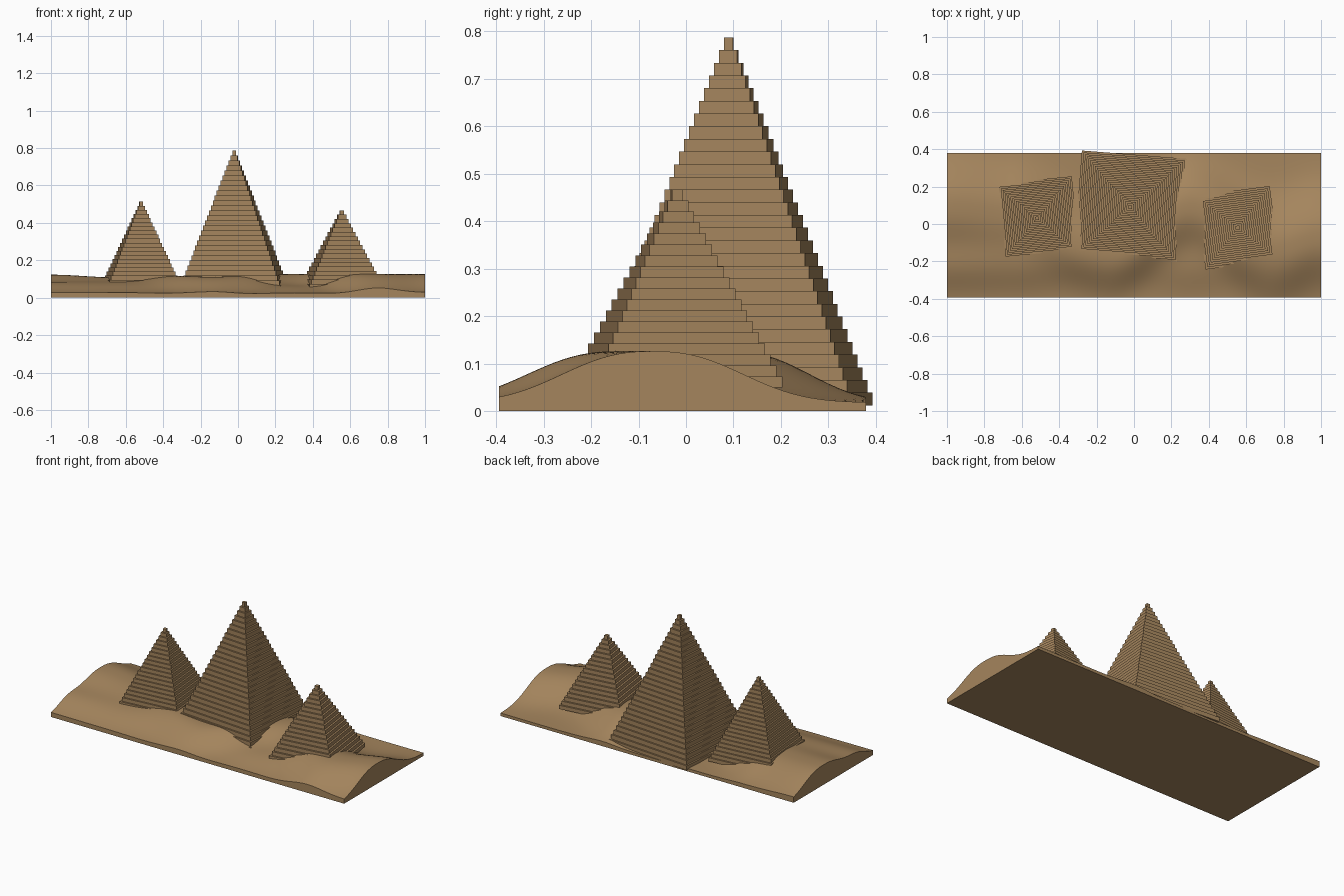
import bpy, bmesh, math
from mathutils import Matrix

cube = bpy.data.objects.get("Cube")
if cube:
    bpy.data.objects.remove(cube, do_unlink=True)

sand = bpy.data.materials.new("sandstone")
sand.use_nodes = True
colour = (0.375, 0.235, 0.11, 1)
sand.diffuse_color = colour
bsdf = sand.node_tree.nodes["Principled BSDF"]
bsdf.inputs["Base Color"].default_value = colour
bsdf.inputs["Roughness"].default_value = 0.9


def add_object(name, bm):
    bmesh.ops.recalc_face_normals(bm, faces=bm.faces)
    mesh = bpy.data.meshes.new(name)
    bm.to_mesh(mesh)
    bm.free()
    mesh.materials.append(sand)
    obj = bpy.data.objects.new(name, mesh)
    bpy.context.collection.objects.link(obj)
    return obj


# Dune stations along x: x, crest y, crest height, crest width, front terrace height
STATIONS = [
    (-1.00, 0.09, 0.105, 0.23, 0.050),
    (-0.65, 0.06, 0.090, 0.22, 0.045),
    (-0.13, -0.15, 0.093, 0.19, 0.0),
    (0.30, 0.09, 0.108, 0.21, 0.035),
    (0.75, -0.14, 0.108, 0.24, 0.0),
    (1.00, -0.07, 0.108, 0.235, 0.0),
]


def dune_height(x, y):
    for a, b in zip(STATIONS, STATIONS[1:]):
        if x <= b[0] + 1e-4:
            break
    t = min(1, max(0, (x - a[0]) / (b[0] - a[0])))
    t = t * t * (3 - 2 * t)
    crest, height, width, terrace = (p + (q - p) * t for p, q in zip(a[1:], b[1:]))
    ridge = height * math.exp(-abs((y - crest) / width) ** 2.5)
    shelf = terrace * math.exp(-((y + 0.23) / 0.13) ** 2)
    return 0.018 + ridge + shelf


# Sand base: wavy top, straight sides, flat underside
NX, NY = 100, 40
Y0, Y1 = -0.394, 0.379
bm = bmesh.new()
top = [[bm.verts.new((x, y, dune_height(x, y)))
        for y in (Y0 + (Y1 - Y0) * j / NY for j in range(NY + 1))]
       for x in (-1 + 2 * i / NX for i in range(NX + 1))]
for i in range(NX):
    for j in range(NY):
        bm.faces.new((top[i][j], top[i + 1][j], top[i + 1][j + 1], top[i][j + 1]))
rim = ([top[i][0] for i in range(NX)] + [top[NX][j] for j in range(NY)]
       + [top[i][NY] for i in range(NX, 0, -1)] + [top[0][j] for j in range(NY, 0, -1)])
foot = [bm.verts.new((v.co.x, v.co.y, 0)) for v in rim]
for k in range(len(rim)):
    n = (k + 1) % len(rim)
    bm.faces.new((rim[k], foot[k], foot[n], rim[n]))
bm.faces.new(foot)
base = add_object("sand_base", bm)
bpy.context.view_layer.objects.active = base
base.select_set(True)
bpy.ops.object.shade_smooth_by_angle(angle=math.radians(40))
base.select_set(False)


# Pyramids: square slabs shrinking evenly to a small cap
def pyramid(name, x, y, bottom, peak, side, turn, layers):
    bm = bmesh.new()
    step = (peak - bottom) / layers
    for i in range(layers):
        width = side * (1 - i / layers)
        place = (Matrix.Translation((0, 0, bottom + step * (i + 0.5)))
                 @ Matrix.Diagonal((width, width, step, 1)))
        bmesh.ops.create_cube(bm, size=1, matrix=place)
    obj = add_object(name, bm)
    obj.location = (x, y, 0)
    obj.rotation_euler.z = math.radians(turn)


pyramid("great_pyramid", -0.02, 0.09, 0.012, 0.787, 0.563, -4.5, 29)
pyramid("right_pyramid", -0.518, 0.03, 0.03, 0.513, 0.412, 5.5, 22)
pyramid("left_pyramid", 0.554, -0.02, 0.05, 0.467, 0.398, 7.5, 18)
